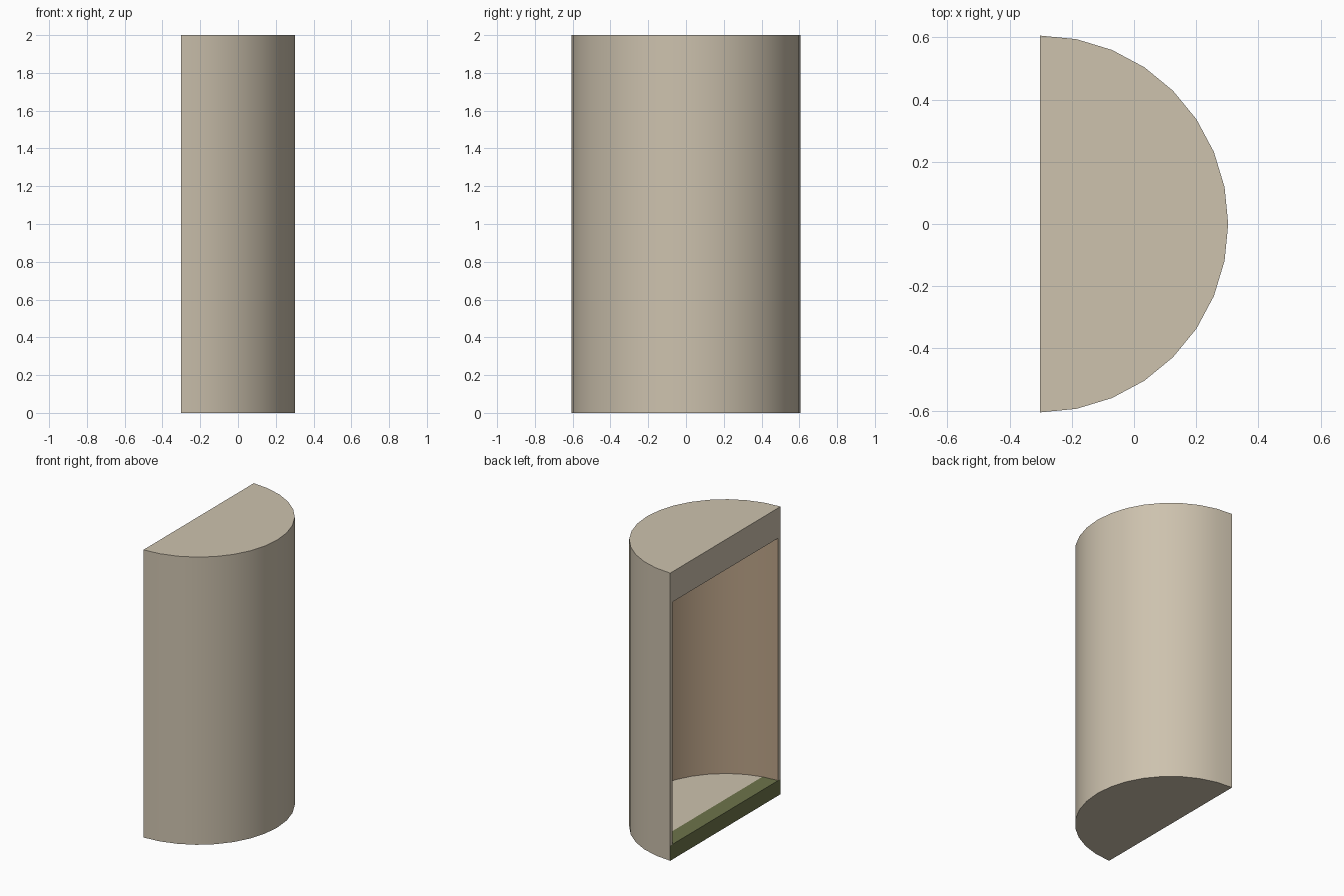
import bpy, bmesh, math

if "Cube" in bpy.data.objects:
    bpy.data.objects.remove(bpy.data.objects["Cube"])


def srgb(r, g, b):
    """8-bit screen colour to linear RGBA."""
    def lin(c):
        c /= 255
        return c / 12.92 if c <= 0.04045 else ((c + 0.055) / 1.055) ** 2.4
    return (lin(r), lin(g), lin(b), 1)


def material(name, colour):
    m = bpy.data.materials.new(name)
    m.diffuse_color = colour
    m.use_nodes = True
    m.node_tree.nodes["Principled BSDF"].inputs["Base Color"].default_value = m.diffuse_color
    return m


BACK_X, R_OUT, R_IN, SEG = -0.303, 0.606, 0.58, 16
FLOOR, CEIL, TOP = 0.105, 1.79, 2.0
BEIGE, BROWN, GREEN = 0, 1, 2

bm = bmesh.new()


def arc(radius, z):
    """Half circle of vertices bulging towards +x."""
    pts = []
    for i in range(SEG + 1):
        a = -math.pi / 2 + math.pi * i / SEG
        pts.append(bm.verts.new((BACK_X + radius * math.cos(a), radius * math.sin(a), z)))
    return pts


def face(verts, mat=BEIGE):
    bm.faces.new(verts).material_index = mat


outer = [arc(R_OUT, z) for z in (0, FLOOR, CEIL, TOP)]
inner = [arc(R_IN, z) for z in (FLOOR, CEIL)]

# Curved walls: beige outside, brown inside
for rings, mat in ((outer, BEIGE), (inner, BROWN)):
    for lo, hi in zip(rings, rings[1:]):
        for i in range(SEG):
            face((lo[i], lo[i + 1], hi[i + 1], hi[i]), mat)

# Underside, top and ceiling
face(outer[0])
face(outer[3])
face(inner[1])

# Floor with green threshold strip along the opening
fl = inner[0]
face((fl[0], fl[1], fl[-2], fl[-1]), GREEN)
face(fl[1:-1])

# Flat opening side: lintel, green sill and two thin jambs
o, n = outer, inner
face((o[3][0], o[2][0], n[1][0], n[1][-1], o[2][-1], o[3][-1]))
face((o[0][0], o[1][0], n[0][0], n[0][-1], o[1][-1], o[0][-1]), GREEN)
for e in (0, -1):
    face((o[1][e], o[2][e], n[1][e], n[0][e]))

bmesh.ops.recalc_face_normals(bm, faces=bm.faces)
mesh = bpy.data.meshes.new("half_round_alcove")
bm.to_mesh(mesh)
bm.free()

for m in (material("beige_plaster", srgb(205, 194, 174)),
          material("warm_brown_lining", srgb(185, 161, 134)),
          material("olive_green_sill", srgb(109, 116, 74))):
    mesh.materials.append(m)

alcove = bpy.data.objects.new("half_round_alcove", mesh)
bpy.context.collection.objects.link(alcove)
bpy.context.view_layer.objects.active = alcove
alcove.select_set(True)
bpy.ops.object.shade_smooth_by_angle(angle=math.radians(30))
